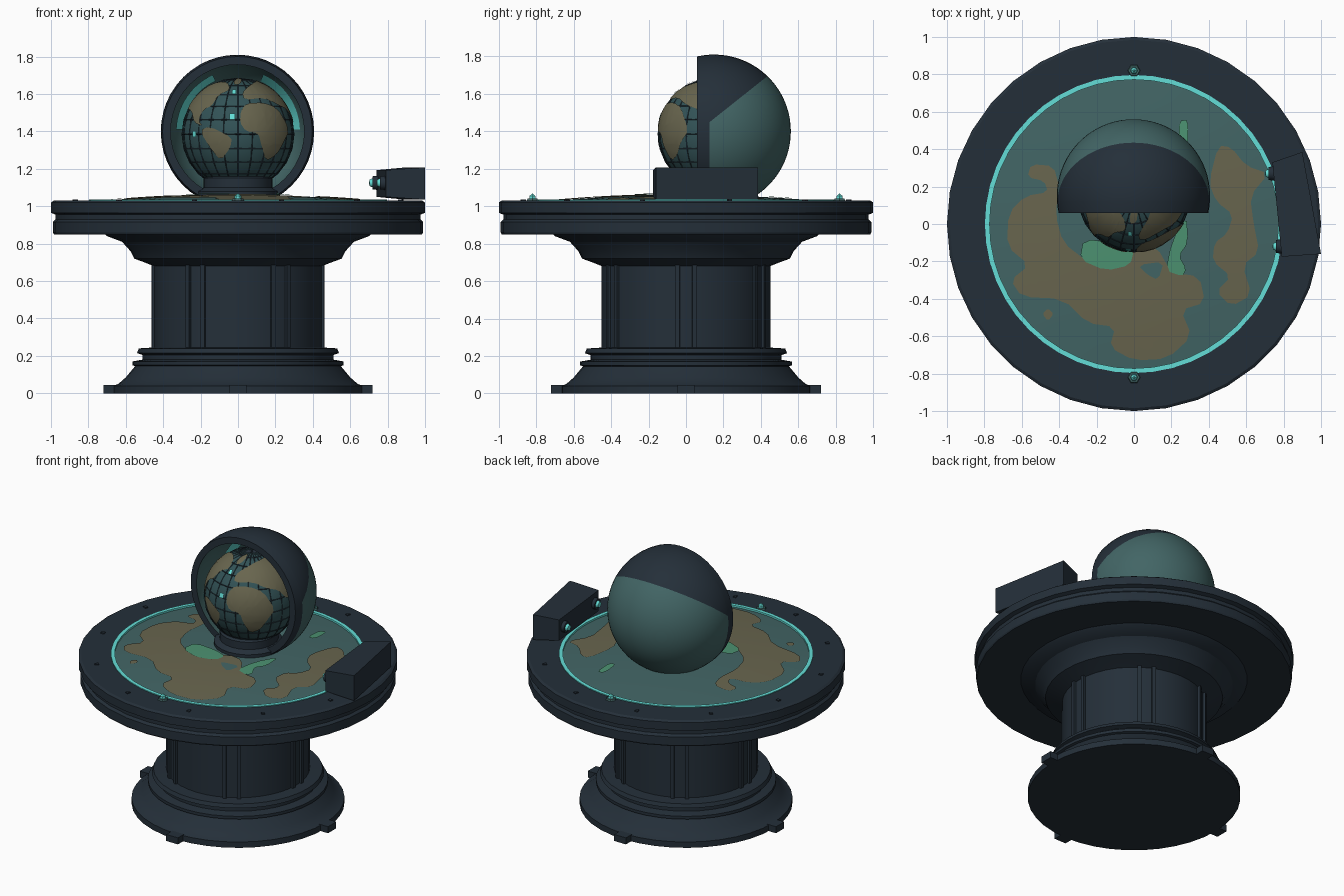
import bpy, bmesh, math
from mathutils import Vector, Matrix

if "Cube" in bpy.data.objects:
    bpy.data.objects.remove(bpy.data.objects["Cube"])

def mat(name, r, g, b):
    m = bpy.data.materials.new(name)
    m.diffuse_color = [((c / 255 + 0.055) / 1.055) ** 2.4 for c in (r, g, b)] + [1]
    m.use_nodes = True
    m.node_tree.nodes["Principled BSDF"].inputs["Base Color"].default_value = m.diffuse_color
    return m

DARK = mat("dark slate metal", 36, 47, 57)
TEAL = mat("muted teal", 66, 101, 101)
OCEAN = mat("deep ocean teal", 50, 82, 86)
LAND = mat("olive tan land", 104, 101, 78)
GREEN = mat("green land", 76, 146, 113)
CYAN = mat("bright cyan light", 100, 222, 215)

def finish(bm, name, mats, loc=(0, 0, 0), rot=(0, 0, 0), smooth=35, recalc=True):
    if recalc:
        bmesh.ops.recalc_face_normals(bm, faces=bm.faces)
    me = bpy.data.meshes.new(name)
    bm.to_mesh(me)
    bm.free()
    for m in mats:
        me.materials.append(m)
    ob = bpy.data.objects.new(name, me)
    bpy.context.collection.objects.link(ob)
    ob.location, ob.rotation_euler = loc, rot
    if smooth:
        bpy.ops.object.select_all(action='DESELECT')
        ob.select_set(True)
        bpy.context.view_layer.objects.active = ob
        bpy.ops.object.shade_smooth_by_angle(angle=math.radians(smooth))
    return ob

def lathe_bm(profile, n, closed=False):
    bm = bmesh.new()
    vs = [bm.verts.new((r, 0, z)) for r, z in profile]
    es = [bm.edges.new(p) for p in zip(vs, vs[1:])]
    if closed:
        es.append(bm.edges.new((vs[-1], vs[0])))
    bmesh.ops.spin(bm, geom=vs + es, cent=(0, 0, 0), axis=(0, 0, 1), angle=math.tau,
                   steps=n, use_merge=True)
    bmesh.ops.remove_doubles(bm, verts=bm.verts, dist=1e-5)
    return bm

def lathe(name, m, profile, n=32, closed=False, **kw):
    return finish(lathe_bm(profile, n, closed), name, [m], **kw)

def box(name, m, size, loc, angle=0):
    bm = bmesh.new()
    bmesh.ops.create_cube(bm, size=1, matrix=Matrix.Diagonal((*size, 1)))
    return finish(bm, name, [m], loc, (0, 0, angle), smooth=0)

def patch(name, m, pts, step, project, smooth_pts=True):
    """Fill an outline, slice it on a grid and project it onto a curved surface."""
    if smooth_pts:
        out = []
        for i, p in enumerate(pts):
            a, b = Vector(p), Vector(pts[(i + 1) % len(pts)])
            out += [a.lerp(b, 0.22), a.lerp(b, 0.78)]
        pts = out
    bm = bmesh.new()
    f = bm.faces.new([bm.verts.new((x, y, 0)) for x, y in pts])
    f.normal_update()
    if f.normal.z < 0:
        f.normal_flip()
    bmesh.ops.triangulate(bm, faces=bm.faces)
    for axis in (0, 1):
        lo, hi = min(p[axis] for p in pts), max(p[axis] for p in pts)
        no = [0, 0, 0]
        no[axis] = 1
        for k in range(math.ceil(lo / step), math.floor(hi / step) + 1):
            co = [0, 0, 0]
            co[axis] = k * step
            bmesh.ops.bisect_plane(bm, geom=bm.verts[:] + bm.edges[:] + bm.faces[:],
                                   plane_co=co, plane_no=no, dist=1e-6)
    for v in bm.verts:
        v.co = project(v.co.x, v.co.y)
    return finish(bm, name, [m], recalc=False)

# Pedestal: stepped foot, column and flared collar
lathe("pedestal", DARK, [(0, 0), (0.667, 0), (0.667, 0.04), (0.64, 0.05), (0.60, 0.085), (0.55, 0.145),
      (0.565, 0.15), (0.565, 0.17), (0.51, 0.18), (0.51, 0.205), (0.54, 0.215), (0.53, 0.24),
      (0.45, 0.245), (0.45, 0.68), (0.50, 0.70), (0.555, 0.72), (0.575, 0.76), (0.62, 0.81),
      (0.70, 0.84), (0.72, 0.86), (0, 0.86)], 40, smooth=25)
for i in range(4):
    a = i * math.pi / 2
    box("foot_tab", DARK, (0.12, 0.09, 0.045), (0.66 * math.cos(a), 0.66 * math.sin(a), 0.0225), a)
for i in range(6):
    a = math.radians(30 + 60 * i) + math.pi / 6
    for d in (-0.1, 0.1):
        box("column_rib", DARK, (0.03, 0.025, 0.455),
            (0.449 * math.cos(a + d), 0.449 * math.sin(a + d), 0.468), a + d)

# Table rim with a groove around its edge
lathe("table_rim", DARK, [(0.6, 0.85), (0.985, 0.85), (0.99, 0.86), (0.99, 0.915), (0.975, 0.93),
      (0.975, 0.955), (1.0, 0.965), (1.0, 1.02), (0.985, 1.03), (0.79, 1.03), (0.78, 1.0), (0.6, 1.0)],
      36, closed=True, smooth=25)
lathe("rim_light", CYAN, [(0.772, 1.0), (0.797, 1.0), (0.797, 1.035), (0.772, 1.035)], 48, closed=True)
for s in (-1, 1):
    lathe("rim_gem_mount", TEAL, [(0, 0), (0.035, 0), (0.03, 0.012), (0, 0.012)], 6, loc=(0, 0.82 * s, 1.028))
    lathe("rim_gem", CYAN, [(0, 0), (0.02, 0), (0.018, 0.02), (0, 0.035)], 6,
          loc=(0, 0.82 * s, 1.035), smooth=0)
for i in range(12):
    a = math.radians(15 + 30 * i)
    box("rim_bolt", DARK, (0.025, 0.02, 0.012), (0.9 * math.cos(a), 0.9 * math.sin(a), 1.031), a)

# Map surface: shallow domed water with land plates
def dome(r):
    return 1.022 + 0.038 * (1 - (r / 0.78) ** 2)
lathe("map_water", TEAL, [(0, 0.95), (0.778, 0.95)] + [(0.778 * k / 8, dome(0.778 * k / 8))
      for k in range(8, -1, -1)], 48)

def on_map(h):
    return lambda x, y: Vector((x, y, dome(math.hypot(x, y)) + h))

WEST = [(-0.57, 0.25), (-0.55, 0.32), (-0.43, 0.31), (-0.40, 0.2), (-0.42, 0.05), (-0.38, -0.1),
        (-0.25, -0.2), (-0.1, -0.22), (0.0, -0.1), (0.12, -0.12), (0.2, -0.26), (0.35, -0.28),
        (0.38, -0.42), (0.25, -0.46), (0.31, -0.6), (0.18, -0.72), (0, -0.73), (-0.13, -0.66),
        (-0.1, -0.55), (-0.25, -0.53), (-0.38, -0.40), (-0.6, -0.39), (-0.66, -0.3), (-0.56, -0.22),
        (-0.68, -0.12), (-0.67, 0.06), (-0.58, 0.15), (-0.46, 0.17), (-0.48, 0.23)]
EAST = [(0.4, 0.22), (0.45, 0.42), (0.52, 0.41), (0.6, 0.31), (0.72, 0.27), (0.62, 0.15), (0.64, 0),
        (0.67, -0.15), (0.58, -0.22), (0.63, -0.38), (0.52, -0.44), (0.44, -0.36), (0.52, -0.28),
        (0.42, -0.2), (0.43, -0.1), (0.5, -0.05), (0.53, 0.05), (0.44, 0.12)]
ISLAND = [(-0.49, -0.48), (-0.46, -0.45), (-0.43, -0.48), (-0.46, -0.52)]
patch("west_land", LAND, WEST, 0.1, on_map(0.006))
patch("east_land", LAND, EAST, 0.1, on_map(0.006))
patch("small_island", LAND, ISLAND, 0.1, on_map(0.005))
patch("inland_lake", TEAL, [(0.02, -0.22), (0.16, -0.2), (0.13, -0.3), (0.07, -0.27)], 0.1, on_map(0.009))
patch("green_lowland_west", GREEN, [(-0.27, -0.08), (-0.29, -0.19), (-0.15, -0.25), (-0.02, -0.22),
      (0, -0.14), (-0.1, -0.1)], 0.1, on_map(0.010))
patch("green_lowland_east", GREEN, [(0.28, 0.05), (0.29, -0.1), (0.24, -0.17), (0.28, -0.24),
      (0.26, -0.28), (0.17, -0.25), (0.2, -0.1)], 0.1, on_map(0.010))
patch("green_spit", GREEN, [(0.24, 0.42), (0.24, 0.55), (0.29, 0.56), (0.29, 0.42)], 0.1, on_map(0.008))

# Shell hood: thick open sphere, dark front band and crown, teal back and lining
C = Vector((-0.003, 0.15, 1.40))
R, RI, CUT = 0.41, 0.368, -0.09
def arc(r):
    end = math.acos(CUT / r)
    return [(r * math.sin(end * k / 22), r * math.cos(end * k / 22)) for k in range(23)]
bm = lathe_bm(arc(R) + arc(RI)[::-1], 48)
bm.transform(Matrix.Translation(C) @ Matrix.Rotation(-math.pi / 2, 4, 'X'))
crown_no = Vector((0, -0.62, 0.78)).normalized()
crown_co = Vector((0, 0.41, 1.675))
band_co, band_no = Vector((0, 0.125, 0)), Vector((0, 1, 0))
for co, no in ((band_co, band_no), (crown_co, crown_no)):
    bmesh.ops.bisect_plane(bm, geom=bm.verts[:] + bm.edges[:] + bm.faces[:], plane_co=co, plane_no=no, dist=1e-5)
for f in bm.faces:
    c = f.calc_center_median()
    front = c.y < C.y + CUT + 0.002
    outer = (c - C).length > 0.39
    f.material_index = 0 if front or (outer and (c.y < band_co.y or (c - crown_co).dot(crown_no) > 0)) else 1
finish(bm, "hood_shell", [DARK, TEAL])

# Cyan light strips on the shell lining
for s in (-1, 1):
    bm = bmesh.new()
    rows = []
    for k in range(17):
        a = math.radians(2 + 64 * k / 16)
        rows.append([bm.verts.new((s * r * math.cos(a), y, 1.40 + r * math.sin(a)))
                     for r, y in ((0.331, 0.30), (0.294, 0.362))])
    for p, q in zip(rows, rows[1:]):
        bm.faces.new((p[0], p[1], q[1], q[0]) if s < 0 else (q[0], q[1], p[1], p[0]))
    finish(bm, "lining_light", [CYAN], recalc=False)

# Globe with grid wires and raised continents
G = Vector((0, 0.15, 1.385))
bm = bmesh.new()
bmesh.ops.create_uvsphere(bm, u_segments=48, v_segments=24, radius=0.298)
finish(bm, "globe_ocean", [OCEAN], G)
bm = bmesh.new()
bmesh.ops.create_uvsphere(bm, u_segments=24, v_segments=12, radius=0.299)
cage = finish(bm, "globe_grid", [DARK], G, smooth=0)
w = cage.modifiers.new("wires", 'WIREFRAME')
w.thickness = 0.006

def on_globe(lon, lat, r=0.304):
    a, b = math.radians(lon), math.radians(lat)
    return G + r * Vector((math.cos(b) * math.sin(a), -math.cos(b) * math.cos(a), math.sin(b)))

CONTINENTS = {
    "north_continent": [(-85, 28), (-90, 55), (-60, 68), (-25, 66), (-12, 52), (-28, 44), (-32, 30),
                        (-42, 26), (-46, 14), (-38, 8), (-52, 12), (-62, 24)],
    "south_continent": [(-42, 4), (-30, 8), (-6, -3), (-8, -14), (-20, -28), (-30, -14)],
    "polar_island": [(-12, 72), (-8, 60), (5, 62), (14, 76), (0, 82)],
    "central_continent": [(2, 12), (3, 24), (10, 33), (32, 34), (50, 28), (64, 4), (54, -8), (46, -22),
                          (33, -28), (25, -12), (21, 1), (8, 3)],
    "great_continent": [(8, 37), (6, 47), (20, 58), (50, 68), (110, 72), (165, 62), (150, 40), (130, 20),
                        (112, 8), (100, 22), (84, 10), (72, 26), (58, 30), (36, 40)],
    "far_island": [(145, -15), (175, -12), (185, -30), (165, -38), (147, -32)],
    "southern_ice": [(-150, -66), (-150, -82), (150, -82), (150, -66), (60, -62), (20, -68), (-30, -62)],
}
for name, pts in CONTINENTS.items():
    patch(name, LAND, pts, 10, on_globe)
for lon, lat in ((-6, 18), (-6, 48), (-50, 0)):
    patch("globe_light", CYAN, [(lon - 3, lat - 3), (lon + 3, lat - 3), (lon + 3, lat + 3), (lon - 3, lat + 3)],
          10, lambda x, y: on_globe(x, y, 0.306), False)

# Cradle under the globe
lathe("globe_cradle", DARK, [(0, 1.0), (0.22, 1.0), (0.22, 1.08), (0.185, 1.1), (0.185, 1.15),
      (0.17, 1.16), (0, 1.13)], 24, loc=(0, 0.12, 0))

# Side console: tapered box with knobs facing the map
plan = [(0.74, 0.33, 0.015), (0.79, -0.175, 0.015), (1.0, -0.16, 0), (0.9, 0.385, 0)]
bm = bmesh.new()
lo = [bm.verts.new((x, y, 1.035 + t)) for x, y, t in plan]
hi = [bm.verts.new((x, y, 1.208 - t)) for x, y, t in plan]
bm.faces.new(lo)
bm.faces.new(hi)
for i in range(4):
    j = (i + 1) % 4
    bm.faces.new((lo[i], lo[j], hi[j], hi[i]))
finish(bm, "side_console", [DARK], smooth=0)
for x, y in ((0.75, 0.27), (0.79, -0.12)):
    lathe("console_knob", DARK, [(0, -0.02), (0.04, -0.02), (0.035, 0.03), (0, 0.03)], 12,
          loc=(x, y, 1.125), rot=(0, -math.pi / 2, 0))
    lathe("console_lens", CYAN, [(0, 0), (0.024, 0), (0.018, 0.016), (0, 0.02)], 10,
          loc=(x - 0.03, y, 1.125), rot=(0, -math.pi / 2, 0))
